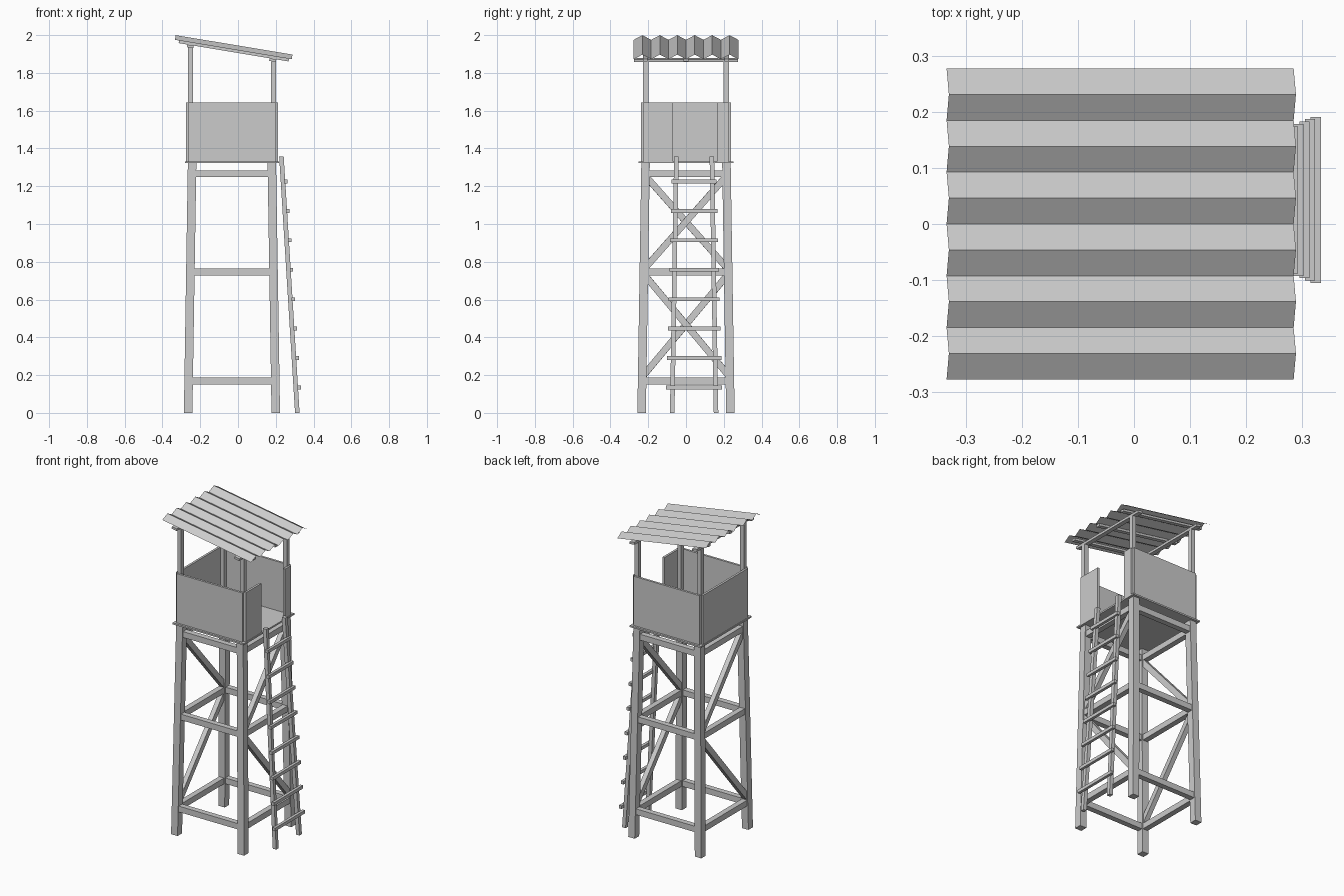
import bpy, bmesh, math
from mathutils import Vector, Matrix

cube = bpy.data.objects.get("Cube")
if cube:
    bpy.data.objects.remove(cube, do_unlink=True)

grey = bpy.data.materials.new("plain_grey")
grey.use_nodes = True
COLOR = (0.6, 0.6, 0.6, 1)
grey.diffuse_color = COLOR
grey.node_tree.nodes["Principled BSDF"].inputs["Base Color"].default_value = COLOR


def finish(name, bm):
    mesh = bpy.data.meshes.new(name)
    bm.to_mesh(mesh)
    bm.free()
    mesh.materials.append(grey)
    obj = bpy.data.objects.new(name, mesh)
    bpy.context.scene.collection.objects.link(obj)
    return obj


def box(name, lo, hi):
    """Axis-aligned box between two corners."""
    lo, hi = Vector(lo), Vector(hi)
    bm = bmesh.new()
    bmesh.ops.create_cube(bm, size=1, matrix=Matrix.Translation((lo + hi) / 2)
                          @ Matrix.Diagonal((*(hi - lo), 1)))
    return finish(name, bm)


def leaning_post(name, foot, head, width):
    """Square post with level ends."""
    foot, head = Vector(foot), Vector(head)
    bm = bmesh.new()
    bmesh.ops.create_cube(bm, size=1)
    for v in bm.verts:
        end = head if v.co.z > 0 else foot
        v.co = end + Vector((v.co.x * width, v.co.y * width, 0))
    return finish(name, bm)


def beam(name, start, end, width, height):
    """Square-ended beam along a line; width is horizontal."""
    start, end = Vector(start), Vector(end)
    along = (end - start).normalized()
    side = Vector((0, 0, 1)).cross(along).normalized()
    up = along.cross(side)
    frame = Matrix((along, side, up)).transposed().to_4x4()
    bm = bmesh.new()
    bmesh.ops.create_cube(bm, size=1, matrix=Matrix.Translation((start + end) / 2) @ frame
                          @ Matrix.Diagonal(((end - start).length, width, height, 1)))
    return finish(name, bm)


CX = -0.032          # tower axis
FLOOR = 1.322


def corner(sx, sy, z):
    """Centre of a leg at height z."""
    spread = 0.021 * (1 - z / FLOOR)
    return Vector((CX + sx * (0.211 + spread), sy * (0.214 + spread), z))


# Legs and roof posts
for sx, side in ((-1, "left"), (1, "right")):
    for sy, end in ((-1, "front"), (1, "back")):
        leaning_post(f"{end}_{side}_leg", corner(sx, sy, 0), corner(sx, sy, FLOOR), 0.045)
        x = CX + sx * 0.219
        top = 1.897 - sx * 0.038
        leaning_post(f"{end}_{side}_roof_post", (x, sy * 0.213, FLOOR), (x, sy * 0.213, top), 0.027)

# Level rails on all four sides
for z in (0.168, 0.746, 1.266):
    for s in (-1, 1):
        beam("cross_rail", corner(-1, s, z), corner(1, s, z), 0.035, 0.037)
        beam("side_rail", corner(s, -1, z), corner(s, 1, z), 0.035, 0.037)

# Zigzag braces on the two sides
for s in (-1, 1):
    for low, high, lean in ((0.19, 0.735, -s), (0.76, 1.255, s)):
        beam("brace", corner(s, -lean, low), corner(s, lean, high), 0.03, 0.035)

# Platform and walls, with a doorway above the ladder
WALL = (FLOOR + 0.01, 1.642)
box("floor", (-0.28, -0.252, FLOOR), (0.216, 0.252, WALL[0]))


def wall(name, x0, x1, y0, y1):
    box(name, (x0, y0, WALL[0]), (x1, y1, WALL[1]))


wall("front_wall", -0.262, 0.198, -0.239, -0.225)
wall("back_wall", -0.262, 0.198, 0.225, 0.239)
wall("left_wall", -0.276, -0.262, -0.225, 0.225)
wall("door_wall_front", 0.198, 0.212, -0.225, -0.07)
wall("door_wall_back", 0.198, 0.212, 0.165, 0.225)

# Ladder
LY = 0.043
for s in (-1, 1):
    leaning_post("ladder_rail", (0.314, LY + s * 0.116, 0), (0.23, LY + s * 0.094, 1.357), 0.024)
for i in range(8):
    z = 0.135 + i * 0.1557
    x = 0.324 - i * 0.0102
    half = 0.148 - i * 0.0042
    box("ladder_rung", (x - 0.009, LY - half, z - 0.01), (x + 0.009, LY + half, z + 0.01))

# Roof frame: sloped rafters over two cross beams
SLOPE = math.atan2(0.103, 0.62)
normal = Vector((math.sin(SLOPE), 0, math.cos(SLOPE)))
along = Vector((math.cos(SLOPE), 0, -math.sin(SLOPE)))
eave = Vector((-0.334, 0, 1.975))


def under_roof(x, y, drop):
    return eave + along * ((x - eave.x) / along.x) + Vector((0, y, 0)) - normal * drop


for y in (-0.216, 0, 0.216):
    beam("rafter", under_roof(-0.312, y, 0.007), under_roof(0.27, y, 0.007), 0.025, 0.014)
for x in (-0.249, 0.187):
    bar = beam("roof_cross_beam", (0, -0.275, 0), (0, 0.275, 0), 0.035, 0.014)
    bar.rotation_euler.y = SLOPE
    bar.location = under_roof(x, 0, 0.021)

# Corrugated sheet: one zigzag edge swept down the slope
FOLDS = 12
bm = bmesh.new()
rows = []
for i in range(FOLDS + 1):
    p = eave + Vector((0, -0.277 + 0.554 * i / FOLDS, 0)) + normal * (0.025 * (i % 2))
    rows.append((bm.verts.new(p), bm.verts.new(p + along * 0.627)))
for a, b in zip(rows, rows[1:]):
    bm.faces.new((a[0], a[1], b[1], b[0]))
finish("corrugated_roof", bm)
